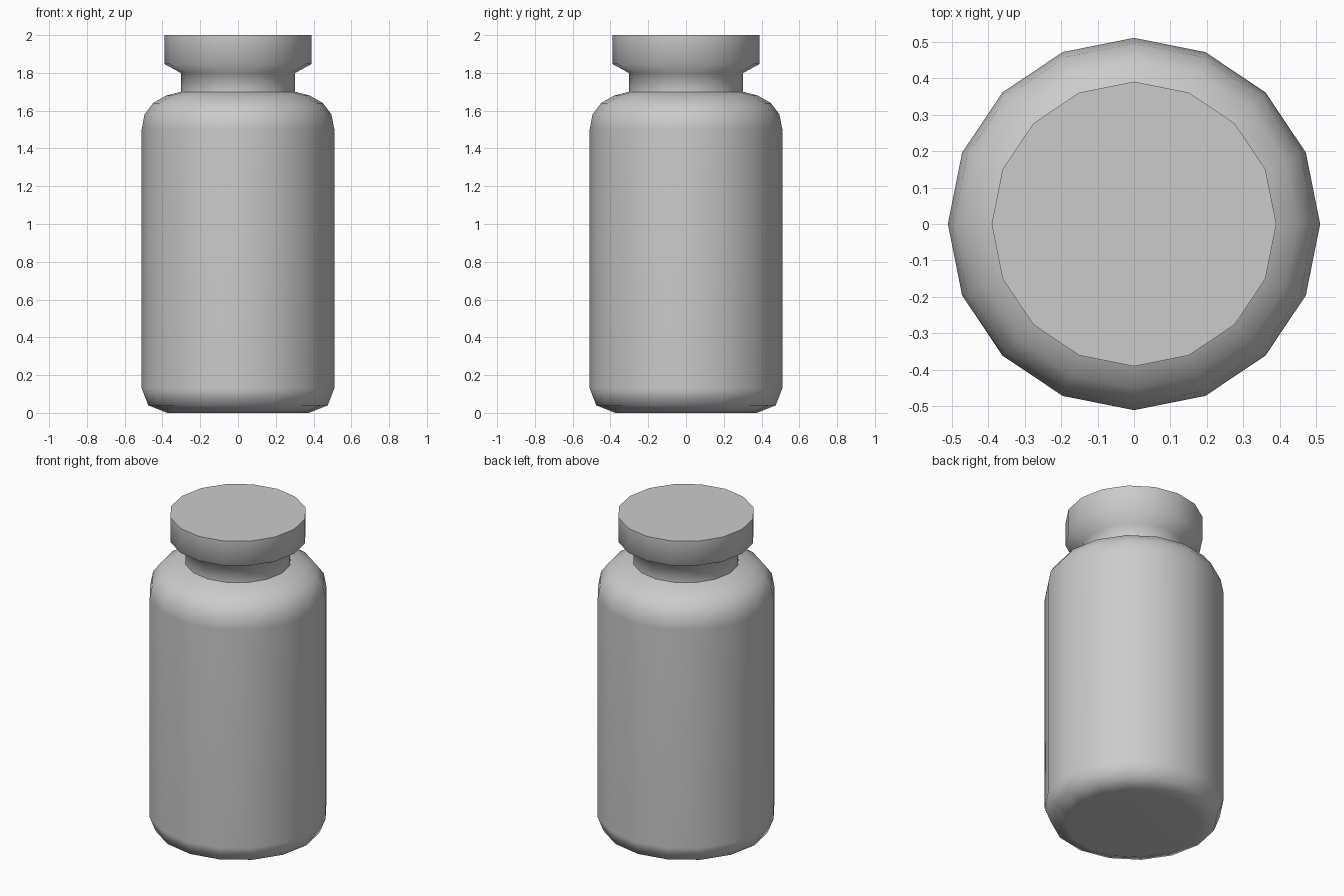
import bpy
import bmesh
from math import cos, sin, radians, tau

SIDES = 16

cube = bpy.data.objects.get("Cube")
if cube:
    bpy.data.objects.remove(cube, do_unlink=True)

# One plain grey for the whole jar
grey = bpy.data.materials.new("plain_grey")
grey.use_nodes = True
colour = (0.6, 0.6, 0.6, 1)
grey.diffuse_color = colour
grey.node_tree.nodes["Principled BSDF"].inputs["Base Color"].default_value = colour


def lathe(name, profile, cap_bottom=False, cap_top=False):
    """Turn a (radius, height) profile, listed upwards, around the z axis."""
    bm = bmesh.new()
    rings = []
    for r, z in profile:
        angles = [tau * i / SIDES for i in range(SIDES)]
        rings.append([bm.verts.new((r * cos(a), r * sin(a), z)) for a in angles])
    for low, high in zip(rings, rings[1:]):
        for i in range(SIDES):
            j = (i + 1) % SIDES
            bm.faces.new((low[i], low[j], high[j], high[i]))
    if cap_bottom:
        bm.faces.new(rings[0][::-1])
    if cap_top:
        bm.faces.new(rings[-1])
    mesh = bpy.data.meshes.new(name)
    bm.to_mesh(mesh)
    bm.free()
    mesh.materials.append(grey)
    obj = bpy.data.objects.new(name, mesh)
    bpy.context.collection.objects.link(obj)

    # Smooth sides with crisp rims; large faces keep their own direction
    bpy.ops.object.select_all(action="DESELECT")
    obj.select_set(True)
    bpy.context.view_layer.objects.active = obj
    bpy.ops.object.shade_smooth_by_angle(angle=radians(70))
    normals = obj.modifiers.new("weighted_normals", "WEIGHTED_NORMAL")
    normals.keep_sharp = True
    return obj


# Jar body: chamfered foot, straight wall, rounded shoulder
lathe("jar_body", [
    (0.375, 0), (0.475, 0.04), (0.51, 0.13),
    (0.51, 1.5), (0.495, 1.58), (0.45, 1.64), (0.38, 1.68), (0.303, 1.7),
], cap_bottom=True)

# Neck flaring out into the flat-topped lid
lathe("neck_and_lid", [
    (0.303, 1.7), (0.303, 1.8), (0.39, 1.847), (0.39, 2),
], cap_top=True)
